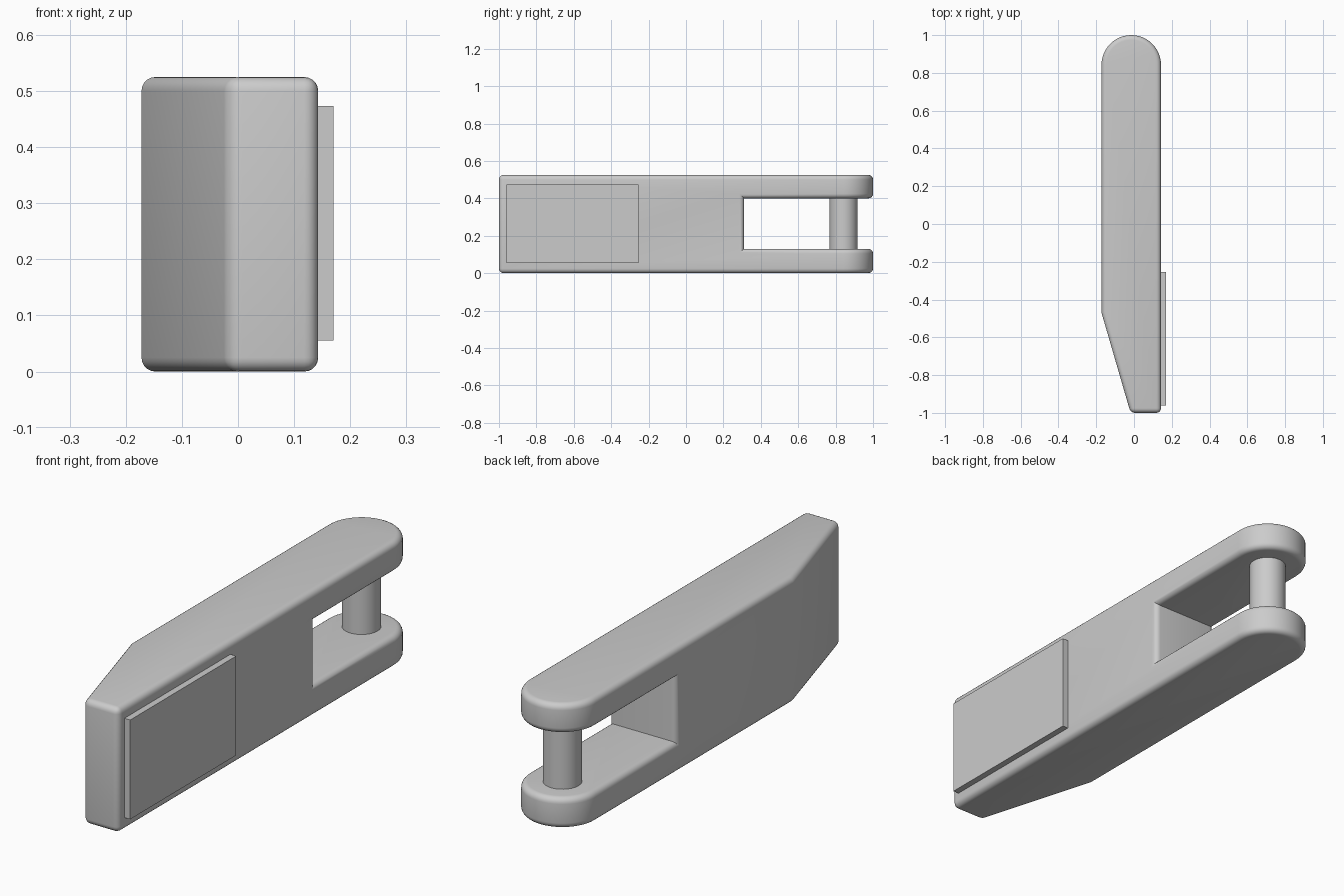
import bpy, bmesh, math

cube = bpy.data.objects.get("Cube")
if cube:
    bpy.data.objects.remove(cube, do_unlink=True)

grey = bpy.data.materials.new("light grey")
grey.use_nodes = True
grey.diffuse_color = (0.6, 0.6, 0.6, 1)
grey.node_tree.nodes["Principled BSDF"].inputs["Base Color"].default_value = (0.6, 0.6, 0.6, 1)

LEFT, RIGHT, HEIGHT = -0.172, 0.143, 0.525
MID, RADIUS = (LEFT + RIGHT) / 2, (RIGHT - LEFT) / 2
SLOT_Y, SLOT_LOW, SLOT_HIGH = 0.31, 0.13, 0.4


def add_object(name, bm):
    mesh = bpy.data.meshes.new(name)
    bm.to_mesh(mesh)
    bm.free()
    mesh.materials.append(grey)
    obj = bpy.data.objects.new(name, mesh)
    bpy.context.collection.objects.link(obj)
    return obj


def smooth(obj):
    bpy.ops.object.select_all(action='DESELECT')
    obj.select_set(True)
    bpy.context.view_layer.objects.active = obj
    bpy.ops.object.shade_smooth_by_angle(angle=math.radians(30))


def add_box(name, low, high):
    bm = bmesh.new()
    bmesh.ops.create_cube(bm, size=1)
    for v in bm.verts:
        v.co = [lo + (c + 0.5) * (hi - lo) for c, lo, hi in zip(v.co, low, high)]
    return add_object(name, bm)


# Body: wedge-nosed outline with a round tail, extruded upward
outline = [(LEFT, -0.47), (-0.018, -1), (RIGHT, -1)]
steps = 24
for i in range(steps + 1):
    a = math.pi * i / steps
    outline.append((MID + RADIUS * math.cos(a), 1 - RADIUS + RADIUS * math.sin(a)))
bm = bmesh.new()
base = bm.faces.new([bm.verts.new((x, y, 0)) for x, y in outline])
top = bmesh.ops.extrude_face_region(bm, geom=[base], use_keep_orig=True)["geom"]
bmesh.ops.translate(bm, vec=(0, 0, HEIGHT),
                    verts=[g for g in top if isinstance(g, bmesh.types.BMVert)])
bmesh.ops.recalc_face_normals(bm, faces=bm.faces)
body = add_object("body", bm)

# Slot that splits the tail into two arms
cutter = add_box("slot_cutter", (-0.5, SLOT_Y, SLOT_LOW), (0.5, 1.3, SLOT_HIGH))
cutter.hide_render = True
cut = body.modifiers.new("slot", 'BOOLEAN')
cut.operation, cut.solver, cut.object = 'DIFFERENCE', 'EXACT', cutter
bm = bmesh.new()
bm.from_object(body, bpy.context.evaluated_depsgraph_get())
body.modifiers.clear()
bpy.data.objects.remove(cutter, do_unlink=True)

# Round the outward corners, keep the inner slot corners crisp
bmesh.ops.remove_doubles(bm, verts=bm.verts, dist=0.0001)
corners = [e for e in bm.edges if e.is_convex and e.calc_face_angle(0) > math.radians(30)]
bmesh.ops.bevel(bm, geom=corners, offset=0.025, offset_type='OFFSET', segments=5,
                profile=0.5, affect='EDGES', clamp_overlap=True)
bm.to_mesh(body.data)
bm.free()
smooth(body)

# Pin between the arms
bm = bmesh.new()
bmesh.ops.create_cone(bm, cap_ends=True, segments=48, radius1=0.075, radius2=0.075,
                      depth=SLOT_HIGH - SLOT_LOW + 0.02)
bmesh.ops.translate(bm, verts=bm.verts, vec=(MID, 1 - RADIUS, (SLOT_LOW + SLOT_HIGH) / 2))
smooth(add_object("pin", bm))

# Raised plate on the left side
add_box("side_plate", (RIGHT - 0.005, -0.96, 0.055), (0.17, -0.255, 0.473))
